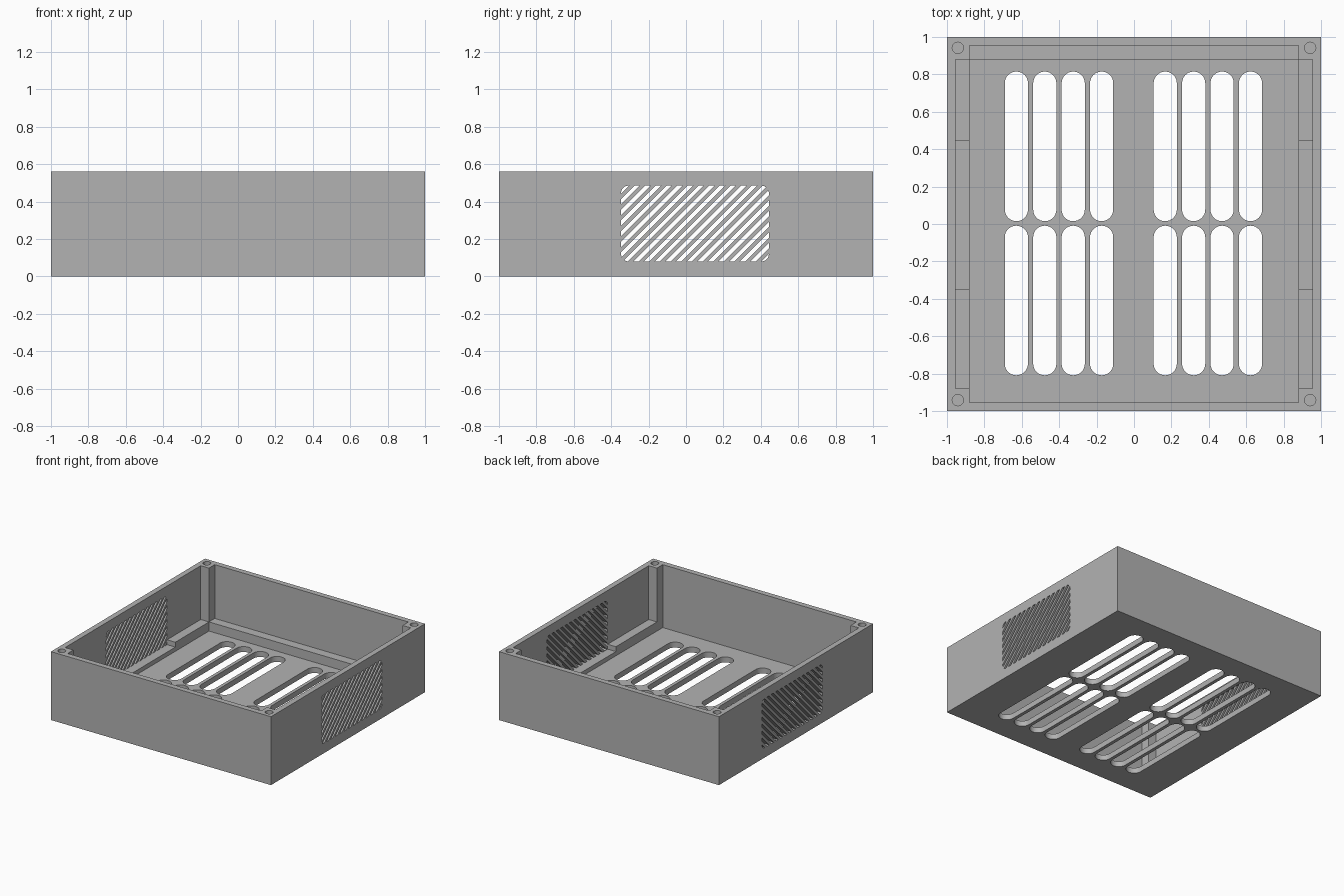
import bpy, bmesh, math
from mathutils import Vector, Matrix

if "Cube" in bpy.data.objects:
    bpy.data.objects.remove(bpy.data.objects["Cube"], do_unlink=True)

HEIGHT = 0.562
FLOOR, LEDGE, SILL = 0.045, 0.12, 0.08      # heights of the inner levels
WALL, POST = 0.955, 0.88                    # inner wall face, post and ledge face
VENT_Y, VENT_Z = (-0.347, 0.443), (0.08, 0.485)
ABOVE = HEIGHT + 0.1

grey = bpy.data.materials.new("plain grey")
grey.use_nodes = True
colour = (0.45, 0.45, 0.45, 1)
grey.diffuse_color = colour
grey.node_tree.nodes["Principled BSDF"].inputs["Base Color"].default_value = colour


def outline(bm, x0, x1, y0, y1, r=0.0, steps=8):
    """Flat face: a rectangle with corners rounded by r."""
    pts = []
    for i, (cx, cy) in enumerate([(x1 - r, y1 - r), (x0 + r, y1 - r),
                                  (x0 + r, y0 + r), (x1 - r, y0 + r)]):
        for s in range(steps + 1 if r else 1):
            a = math.pi / 2 * (i + s / steps)
            p = Vector((cx + r * math.cos(a), cy + r * math.sin(a), 0))
            if not pts or min((p - q).length for q in pts) > 1e-5:
                pts.append(p)
    return bm.faces.new([bm.verts.new(p) for p in pts])


def raise_face(bm, face, z0, z1):
    """Turn a flat face into a prism between two heights."""
    bmesh.ops.translate(bm, verts=face.verts, vec=(0, 0, z0))
    top = bmesh.ops.extrude_face_region(bm, geom=[face], use_keep_orig=True)["geom"]
    bmesh.ops.translate(bm, verts=[v for v in top if isinstance(v, bmesh.types.BMVert)],
                        vec=(0, 0, z1 - z0))


def finish(bm, name):
    bmesh.ops.recalc_face_normals(bm, faces=bm.faces)
    mesh = bpy.data.meshes.new(name)
    bm.to_mesh(mesh)
    bm.free()
    mesh.materials.append(grey)
    obj = bpy.data.objects.new(name, mesh)
    bpy.context.collection.objects.link(obj)
    return obj


def solid(name, z0, z1, shapes):
    bm = bmesh.new()
    for shape in shapes:
        raise_face(bm, outline(bm, *shape), z0, z1)
    return finish(bm, name)


def vent_cutter():
    """Diagonal stripes clipped to a rounded panel, reaching through both sides."""
    bm = bmesh.new()
    pitch, width = 0.057, 0.0285
    lo, hi = VENT_Y[0] - VENT_Z[1], VENT_Y[1] - VENT_Z[0]
    across = Vector((1, -1, 0))
    for i in range(int((hi - lo) / pitch) + 1):
        stripe = bmesh.new()
        outline(stripe, *VENT_Y, *VENT_Z, 0.04)
        start = lo + (i + 0.25) * pitch
        for offset, side in ((start, -1), (start + width, 1)):
            bmesh.ops.bisect_plane(stripe, geom=stripe.verts[:] + stripe.edges[:] + stripe.faces[:],
                                   plane_co=(offset, 0, 0), plane_no=across * side, clear_outer=True)
        for face in stripe.faces[:]:
            if face.calc_area() > 1e-4:
                copy = bm.faces.new([bm.verts.new(v.co) for v in face.verts])
                raise_face(bm, copy, -1.1, 1.1)
        stripe.free()
    # profile axes become y and z, depth becomes x
    turn = Matrix(((0, 0, 1), (1, 0, 0), (0, 1, 0)))
    bmesh.ops.transform(bm, matrix=turn.to_4x4(), verts=bm.verts)
    return finish(bm, "vent_cutter")


# outer block
case = solid("vented_case", 0, HEIGHT, [(-1, 1, -1, 1)])

# floor slots: two banks of four, in two rows
slots = []
for side in (-1, 1):
    for i in range(4):
        x = side * (0.170 + 0.152 * i) - 0.003
        for y in (0.415, -0.409):
            slots.append((x - 0.062, x + 0.062, y - 0.4, y + 0.4, 0.062))

# blind screw holes in the corner posts
holes = [(x - 0.03, x + 0.03, y - 0.03, y + 0.03, 0.03)
         for x in (-0.942, 0.942) for y in (-0.942, 0.942)]

cutters = [
    # floor well, open to the front wall, with a ledge along the back and sides
    solid("well_cutter", FLOOR, ABOVE, [(-POST, POST, -WALL, POST)]),
    # upper cavity leaving four square posts
    solid("cavity_cutter_x", LEDGE, ABOVE, [(-WALL, WALL, -POST, POST)]),
    solid("cavity_cutter_y", LEDGE, ABOVE, [(-POST, POST, -WALL, WALL)]),
    # ledge lowered beside the vents
    solid("sill_cutter", SILL, ABOVE, [(-WALL, WALL, *VENT_Y)]),
    solid("slot_cutter", -0.1, 0.3, slots),
    solid("hole_cutter", 0.2, ABOVE, holes),
    vent_cutter(),
]

bpy.context.view_layer.objects.active = case
for cutter in cutters:
    cut = case.modifiers.new(cutter.name, "BOOLEAN")
    cut.operation, cut.solver, cut.object = "DIFFERENCE", "EXACT", cutter
    bpy.ops.object.modifier_apply(modifier=cut.name)
    bpy.data.objects.remove(cutter, do_unlink=True)

# round slot ends shade smoothly, all corners stay sharp
case.select_set(True)
bpy.ops.object.shade_smooth_by_angle(angle=math.radians(30))
